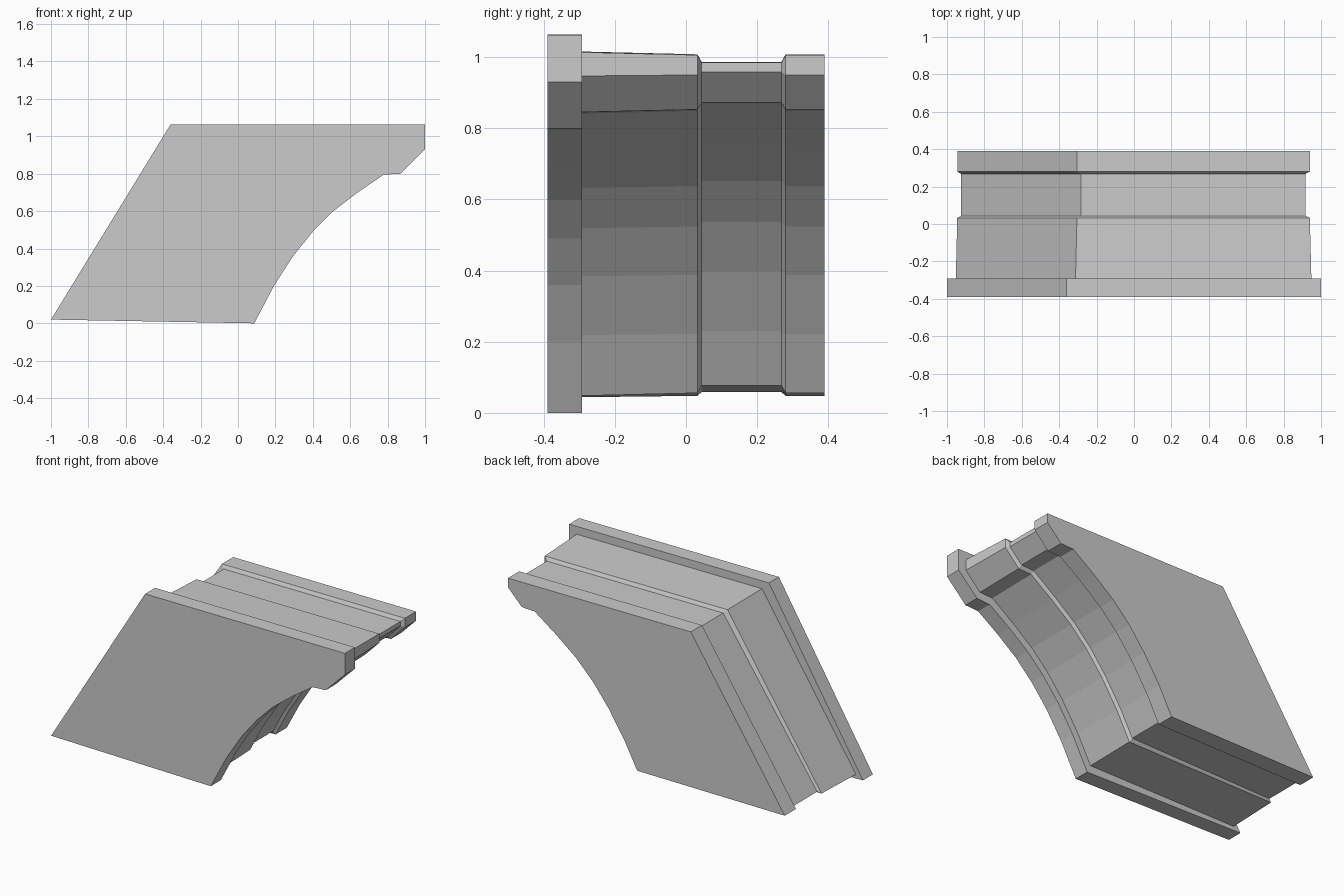
import bpy, bmesh

if "Cube" in bpy.data.objects:
    bpy.data.objects.remove(bpy.data.objects["Cube"])

# Outer outline of the front flange (x, z), and the inset outline of the body behind it
OUTER = [(-1, .02), (.087, 0), (.192, .2), (.295, .36), (.40, .49), (.51, .60), (.64, .70),
         (.78, .795), (.87, .80), (1, .93), (1, 1.062), (-.36, 1.064)]
INNER = [(-.945, .048), (.06, .056), (.148, .222), (.255, .388), (.362, .524), (.475, .638),
         (.61, .744), (.757, .849), (.845, .853), (.94, .95), (.94, 1.006), (-.305, 1.008)]

# Cross-sections along the depth: (y, inset amount)
SECTIONS = [(-.389, 0), (-.292, 0), (-.292, .86), (.032, 1), (.044, 1.38),
            (.268, 1.38), (.28, 1), (.389, 1)]


def loft(name, sections):
    bm = bmesh.new()
    rings = []
    for y, t in sections:
        rings.append([bm.verts.new((a[0] + (b[0] - a[0]) * t, y, a[1] + (b[1] - a[1]) * t))
                      for a, b in zip(OUTER, INNER)])
    n = len(OUTER)
    for r0, r1 in zip(rings, rings[1:]):
        for i in range(n):
            j = (i + 1) % n
            bm.faces.new((r0[i], r0[j], r1[j], r1[i]))
    # flat front and back ends
    bm.faces.new(rings[0])
    bm.faces.new(rings[-1])
    bmesh.ops.recalc_face_normals(bm, faces=bm.faces)
    mesh = bpy.data.meshes.new(name)
    bm.to_mesh(mesh)
    bm.free()
    obj = bpy.data.objects.new(name, mesh)
    bpy.context.collection.objects.link(obj)
    return obj


# Slanted arched block with front flange, waist groove and rear rim
loft("arched_block", SECTIONS)
